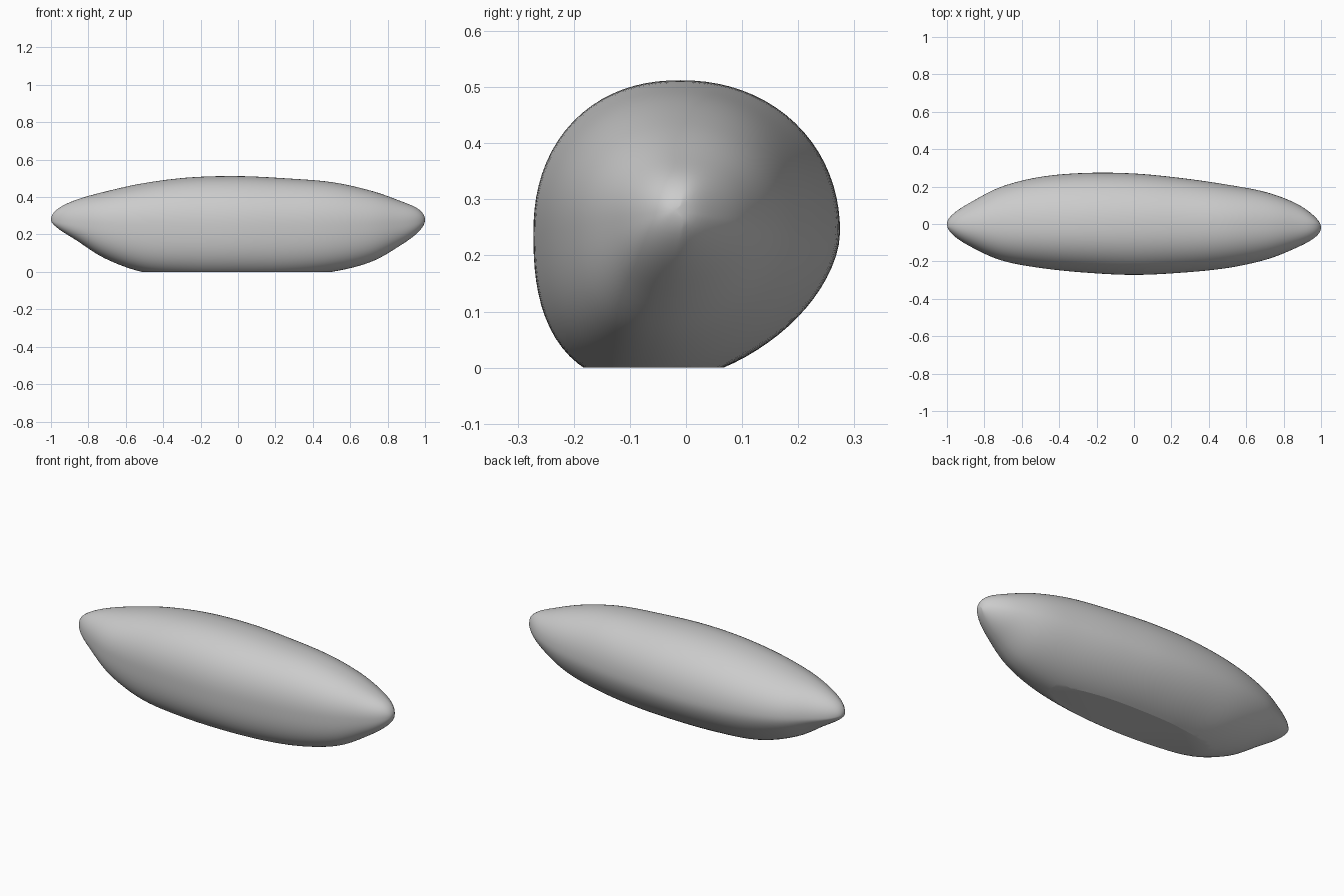
import bpy
import bmesh
from math import sin, cos, pi
from mathutils import Vector

old = bpy.data.objects.get("Cube")
if old:
    bpy.data.objects.remove(old, do_unlink=True)

RINGS, SIDES = 72, 80

# Outline in hundredths (top, bottom, back, front), evenly stepped in angle from -x tip to +x tip
OUTLINE = [
    (28, 28, 0, 0), (33.5, 23.5, 5.5, -6), (38.5, 17, 12, -12.5),
    (43, 7, 20, -19.5), (47.5, -0.3, 25.2, -23.5), (50.5, -2.5, 27.3, -26),
    (51.2, -3, 27, -27.2), (50, -2.5, 24.5, -26), (48, 0, 21, -23.5),
    (43.5, 5.2, 17, -19), (38, 14, 11, -12.8), (33.5, 21.5, 4, -7.3),
    (28, 28, -2, -2),
]


def outline_at(s):
    """Smoothly interpolate the outline; s runs from 0 to 1."""
    last = len(OUTLINE) - 1
    i = min(int(s * last), last - 1)
    t = s * last - i
    p1, p2 = Vector(OUTLINE[i]), Vector(OUTLINE[i + 1])
    p0 = Vector(OUTLINE[i - 1]) if i else 2 * p1 - p2
    p3 = Vector(OUTLINE[i + 2]) if i + 2 <= last else 2 * p2 - p1
    return (p1 + (p2 - p0) * t / 2
            + (p0 - p1 * 2.5 + p2 * 2 - p3 / 2) * t * t
            + (p1 * 1.5 - p0 / 2 - p2 * 1.5 + p3 / 2) * t ** 3) / 100


def section(s):
    """One cross-section, with a differently rounded curve in each quarter."""
    top, bottom, back, front = outline_at(s)
    bulge = sin(pi * s)
    mid = 0.28 - 0.04 * bulge
    points = []
    for k in range(SIDES):
        a = 2 * pi * k / SIDES
        c, d = cos(a), sin(a)
        upper, rear = d >= 0, c >= 0
        if upper:
            power = 2 + 0.25 * s if rear else 2.2
        else:
            power = 1.75 if rear else 2.5
        r = (abs(c) ** power + abs(d) ** power) ** (-1 / power)
        crest = -0.01 if upper else -0.06 * bulge
        crest = min(max(crest, front), back)
        y = crest + c * r * ((back - crest) if rear else (crest - front))
        z = mid + d * r * ((top - mid) if upper else (mid - bottom))
        points.append((-cos(pi * s), y, z))
    return points


# Lofted body with pointed ends
bm = bmesh.new()
rings = [[bm.verts.new(p) for p in section(i / RINGS)] for i in range(1, RINGS)]
for a, b in zip(rings, rings[1:]):
    for k in range(SIDES):
        n = (k + 1) % SIDES
        bm.faces.new((a[k], a[n], b[n], b[k]))
for ring, tip in ((rings[0], (-1, 0, 0.28)), (rings[-1], (1, -0.02, 0.28))):
    point = bm.verts.new(tip)
    for k in range(SIDES):
        bm.faces.new((ring[k], ring[(k + 1) % SIDES], point))

# Flat resting face
cut = bmesh.ops.bisect_plane(bm, geom=bm.verts[:] + bm.edges[:] + bm.faces[:],
                             plane_co=(0, 0, 0), plane_no=(0, 0, -1), clear_outer=True)
rim = [e for e in cut["geom_cut"] if isinstance(e, bmesh.types.BMEdge)]
bmesh.ops.holes_fill(bm, edges=rim, sides=0)
bmesh.ops.recalc_face_normals(bm, faces=bm.faces[:])

mesh = bpy.data.meshes.new("tapered_body")
bm.to_mesh(mesh)
bm.free()
body = bpy.data.objects.new("tapered_body", mesh)
bpy.context.collection.objects.link(body)

# Plain grey colour
grey = bpy.data.materials.new("light_grey")
grey.use_nodes = True
colour = (0.6, 0.6, 0.6, 1)
grey.diffuse_color = colour
grey.node_tree.nodes["Principled BSDF"].inputs["Base Color"].default_value = colour
mesh.materials.append(grey)

# Smooth skin, crisp rim around the flat base
bpy.ops.object.select_all(action="DESELECT")
body.select_set(True)
bpy.context.view_layer.objects.active = body
bpy.ops.object.shade_smooth_by_angle(angle=pi / 9)
